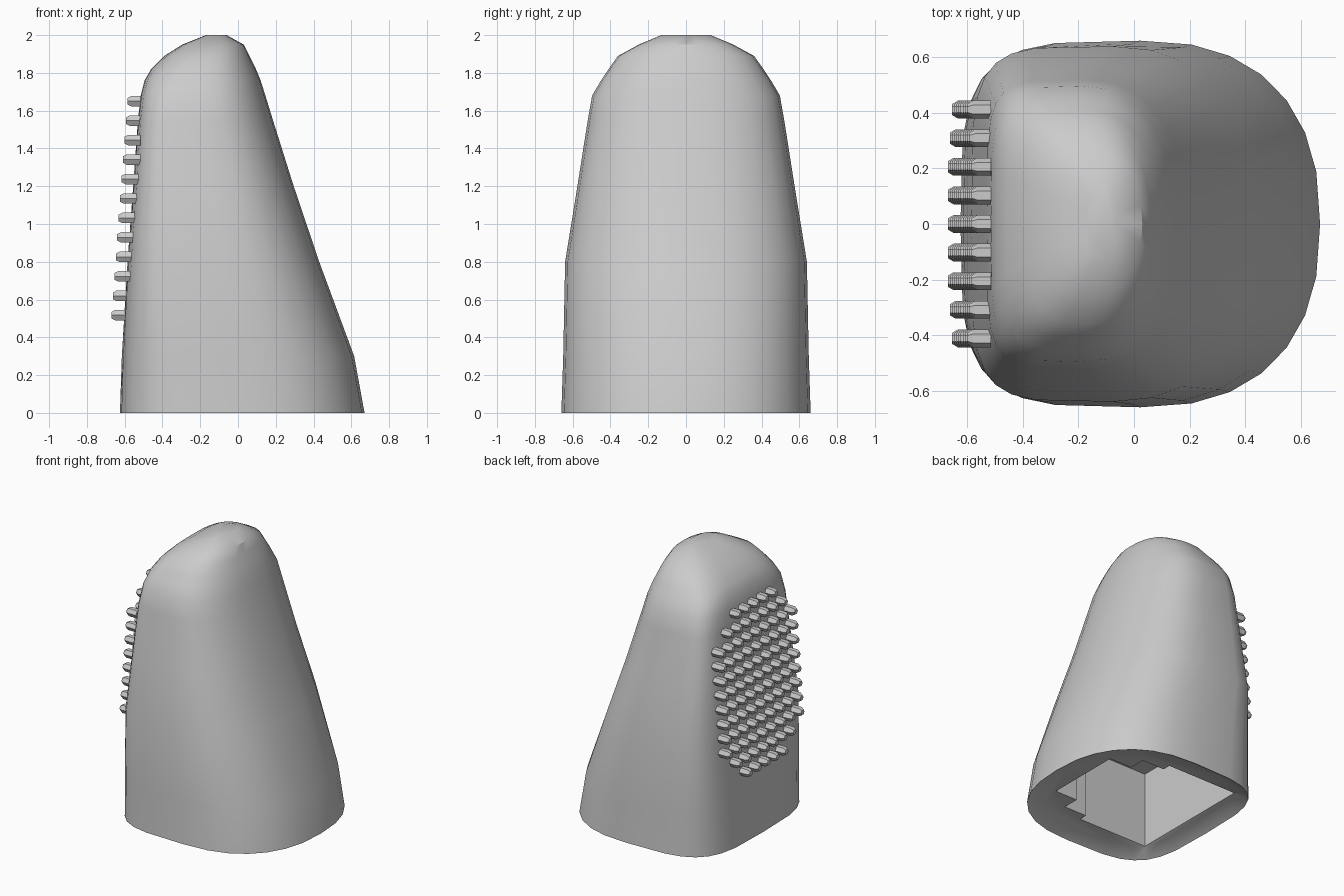
import bpy, bmesh, math
from mathutils import Matrix

if "Cube" in bpy.data.objects:
    bpy.data.objects.remove(bpy.data.objects["Cube"])

grey = bpy.data.materials.new("plain grey")
grey.diffuse_color = (0.6, 0.6, 0.6, 1)
grey.use_nodes = True
grey.node_tree.nodes["Principled BSDF"].inputs["Base Color"].default_value = grey.diffuse_color


def make(name, bm):
    bmesh.ops.recalc_face_normals(bm, faces=bm.faces[:])
    me = bpy.data.meshes.new(name)
    bm.to_mesh(me)
    bm.free()
    me.materials.append(grey)
    ob = bpy.data.objects.new(name, me)
    bpy.context.collection.objects.link(ob)
    return ob


def activate(ob):
    bpy.ops.object.select_all(action='DESELECT')
    ob.select_set(True)
    bpy.context.view_layer.objects.active = ob


def power(v, n):
    return math.copysign(abs(v) ** (2 / n), v)


# Tapered body: (z, x min, x max, half depth, squareness of -x side, of +x side)
SECTIONS = [
    (0.00, -0.625, 0.67, 0.66, 4, 2.4), (0.30, -0.615, 0.615, 0.65, 4.3, 2.4),
    (0.80, -0.585, 0.43, 0.64, 5, 2.35), (1.20, -0.555, 0.295, 0.575, 5.2, 2.3),
    (1.55, -0.53, 0.185, 0.52, 5.2, 2.3), (1.68, -0.515, 0.145, 0.497, 4.5, 2.3),
    (1.76, -0.495, 0.12, 0.45, 4, 2.3), (1.82, -0.46, 0.095, 0.41, 3.5, 2.3),
    (1.89, -0.39, 0.06, 0.36, 3.2, 2.3), (1.95, -0.295, 0.03, 0.25, 3, 2.3),
    (2.00, -0.17, -0.06, 0.13, 3, 2.3),
]
SIDES = 28
bm = bmesh.new()
rings = []
for z, x0, x1, half, n_left, n_right in SECTIONS:
    ring = []
    for i in range(SIDES):
        t = 2 * math.pi * i / SIDES
        c, s = math.cos(t), math.sin(t)
        n = n_left if c < -1e-6 else n_right
        ring.append(bm.verts.new(((x0 + x1) / 2 + (x1 - x0) / 2 * power(c, n),
                                  half * power(s, n), z)))
    rings.append(ring)
# slightly dished underside rim
rings.insert(0, [bm.verts.new((v.co.x * 0.87, v.co.y * 0.87, 0.05)) for v in rings[0]])
for a, b in zip(rings, rings[1:]):
    for i in range(SIDES):
        j = (i + 1) % SIDES
        bm.faces.new((a[i], a[j], b[j], b[i]))
bm.faces.new(rings[0])
bm.faces.new(rings[-1])
body = make("body", bm)

# Socket in the underside, with stepped corners on the sloping side
outline = [(-0.48, -0.46), (0.08, -0.46), (0.08, -0.40), (0.26, -0.40), (0.26, -0.28),
           (0.44, -0.28), (0.44, 0.28), (0.26, 0.28), (0.26, 0.40), (0.08, 0.40),
           (0.08, 0.46), (-0.48, 0.46)]
bm = bmesh.new()
base = bm.faces.new([bm.verts.new((x, y, -0.1)) for x, y in outline])
top = bmesh.ops.extrude_face_region(bm, geom=[base])["geom"]
bmesh.ops.translate(bm, vec=(0, 0, 0.7),
                    verts=[g for g in top if isinstance(g, bmesh.types.BMVert)])
cutter = make("socket_cutter", bm)
cutter.hide_render = True
cut = body.modifiers.new("socket", 'BOOLEAN')
cut.operation = 'DIFFERENCE'
cut.solver = 'EXACT'
cut.object = cutter
activate(body)
bpy.ops.object.modifier_apply(modifier="socket")
bpy.data.objects.remove(cutter)
activate(body)
bpy.ops.object.shade_smooth_by_angle(angle=math.radians(32))

# Grid of six-sided pegs on the steep side, fewer at top and bottom
PITCH = 0.103
COUNTS = [5, 7] + [9] * 8 + [7, 5]
bm = bmesh.new()
for row, count in enumerate(COUNTS):
    z = 1.65 - row * PITCH
    tip = -0.67 + (z - 0.52) * 0.075
    for k in range(count):
        y = (k - (count - 1) / 2) * PITCH
        # straight shaft, then a short tapered tip
        for r0, r1, x0, x1 in ((0.032, 0.032, -0.515, tip + 0.02),
                               (0.032, 0.02, tip + 0.02, tip)):
            place = (Matrix.Translation(((x0 + x1) / 2, y, z))
                     @ Matrix.Rotation(-math.pi / 2, 4, 'Y'))
            bmesh.ops.create_cone(bm, cap_ends=True, segments=6, radius1=r0,
                                  radius2=r1, depth=x0 - x1, matrix=place)
make("pegs", bm)
